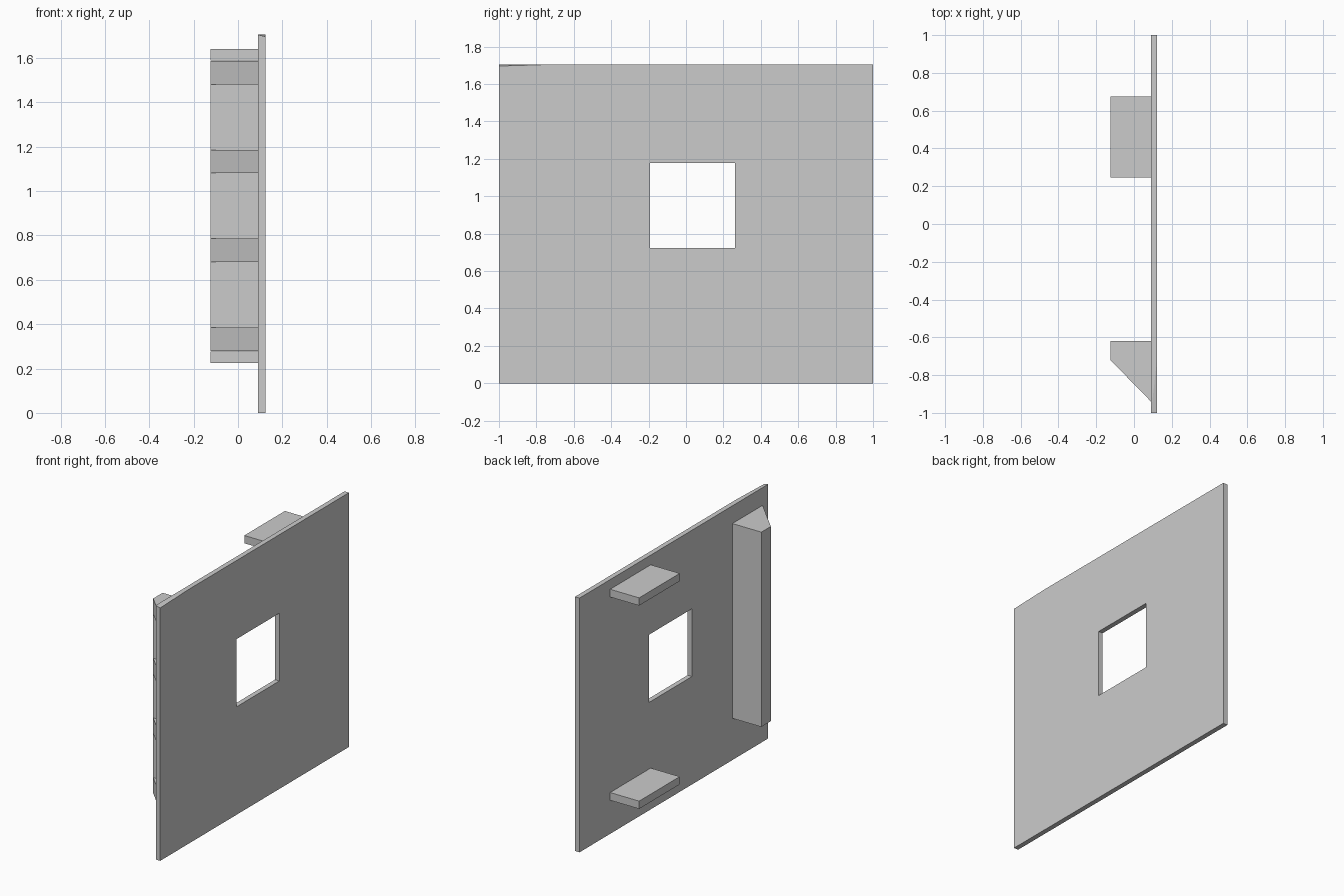
import bpy
import bmesh
from mathutils import Vector

if "Cube" in bpy.data.objects:
    bpy.data.objects.remove(bpy.data.objects["Cube"], do_unlink=True)

grey = bpy.data.materials.new("plain grey")
grey.use_nodes = True
grey.diffuse_color = (0.6, 0.6, 0.6, 1)
grey.node_tree.nodes["Principled BSDF"].inputs["Base Color"].default_value = grey.diffuse_color

BACK, FACE, OUT = 0.09, 0.123, -0.125   # panel back, panel face, reach of the fittings
TOP = 1.705


def finish(name, bm):
    bmesh.ops.recalc_face_normals(bm, faces=bm.faces[:])
    mesh = bpy.data.meshes.new(name)
    bm.to_mesh(mesh)
    bm.free()
    mesh.materials.append(grey)
    obj = bpy.data.objects.new(name, mesh)
    bpy.context.collection.objects.link(obj)
    return obj


def extrude(bm, points, offset):
    """Make a solid from a flat outline."""
    face = bm.faces.new([bm.verts.new(p) for p in points])
    moved = bmesh.ops.extrude_face_region(bm, geom=[face])["geom"]
    verts = [v for v in moved if isinstance(v, bmesh.types.BMVert)]
    bmesh.ops.translate(bm, vec=offset, verts=verts)


def box(name, x, y, z):
    bm = bmesh.new()
    outline = [(x[0], y[0], z[0]), (x[1], y[0], z[0]), (x[1], y[1], z[0]), (x[0], y[1], z[0])]
    extrude(bm, outline, (0, 0, z[1] - z[0]))
    return finish(name, bm)


# Panel with a square window: a ring of four faces, thickened
bm = bmesh.new()


def loop(y, z):
    return [bm.verts.new((BACK, a, b)) for a, b in
            ((y[0], z[0]), (y[1], z[0]), (y[1], z[1]), (y[0], z[1]))]


outer = loop((-1, 1), (0, TOP))
inner = loop((-0.192, 0.262), (0.724, 1.178))
ring = [bm.faces.new((outer[i], outer[(i + 1) % 4], inner[(i + 1) % 4], inner[i]))
        for i in range(4)]
moved = bmesh.ops.extrude_face_region(bm, geom=ring)["geom"]
bmesh.ops.translate(bm, vec=(FACE - BACK, 0, 0),
                    verts=[v for v in moved if isinstance(v, bmesh.types.BMVert)])

# Slightly shaved top corner
a, b, c = (Vector(p) for p in ((BACK, -1, TOP), (FACE, -1, TOP - 0.009), (FACE, -0.71, TOP)))
normal = (b - a).cross(c - a).normalized()
if normal.z < 0:
    normal.negate()
cut = bmesh.ops.bisect_plane(bm, geom=bm.verts[:] + bm.edges[:] + bm.faces[:], dist=0.00001,
                             plane_co=a, plane_no=normal, clear_outer=True)
bmesh.ops.holes_fill(bm, edges=[e for e in bm.edges if e.is_boundary])
finish("panel", bm)

# Two shelves on the back
for name, low in (("upper_shelf", 1.588), ("lower_shelf", 0.225)):
    box(name, (OUT, BACK), (0.245, 0.675), (low, low + 0.052))

# Upright handle post with sloping ribs on its side
LOW, HIGH, RIB = 0.28, 1.586, 0.105
box("handle_post", (OUT, BACK), (-0.72, -0.62), (LOW, HIGH))
for i in range(4):
    z = LOW + i * (HIGH - LOW - RIB) / 3
    bm = bmesh.new()
    extrude(bm, [(OUT, -0.72, z), (BACK, -0.94, z), (BACK, -0.72, z)], (0, 0, RIB))
    finish(f"handle_rib_{i + 1}", bm)
